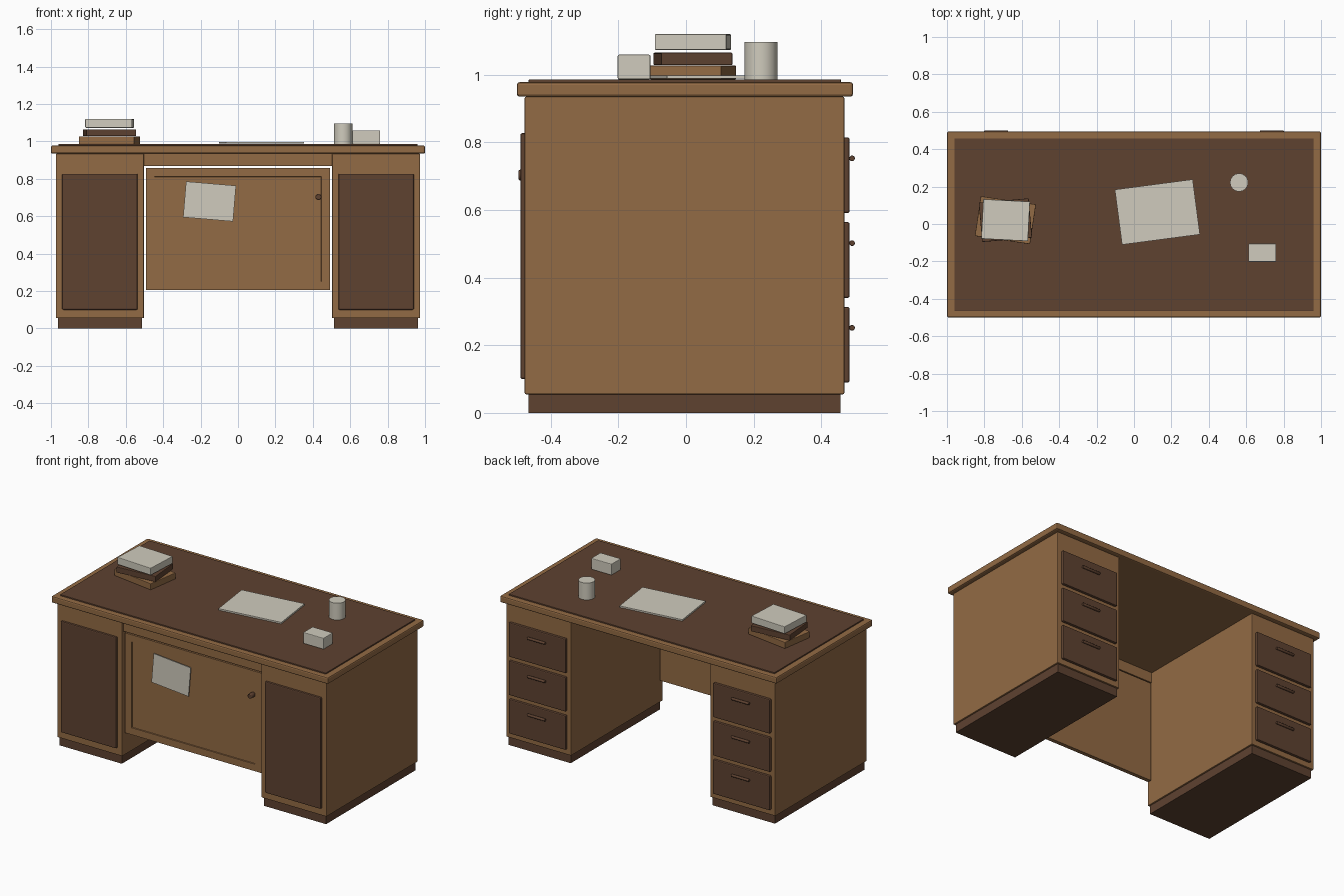
import bpy, bmesh, math
from mathutils import Matrix

if "Cube" in bpy.data.objects:
    bpy.data.objects.remove(bpy.data.objects["Cube"])


def mat(name, rgb):
    m = bpy.data.materials.new(name)
    m.diffuse_color = (*rgb, 1)
    m.use_nodes = True
    m.node_tree.nodes["Principled BSDF"].inputs["Base Color"].default_value = m.diffuse_color
    return m


WOOD = mat("warm_wood", (0.29, 0.145, 0.058))
DARK = mat("dark_wood", (0.112, 0.054, 0.030))
PAPER = mat("paper_white", (0.63, 0.60, 0.51))


def finish(name, bm, material):
    me = bpy.data.meshes.new(name)
    bm.to_mesh(me)
    bm.free()
    me.materials.append(material)
    ob = bpy.data.objects.new(name, me)
    bpy.context.collection.objects.link(ob)
    return ob


def box(name, x, y, z, material, bevel=0.0, rot=(0, 0, 0)):
    """Box from (min, max) ranges, turned about its own centre."""
    bm = bmesh.new()
    size = [r[1] - r[0] for r in (x, y, z)]
    bmesh.ops.create_cube(bm, size=1, matrix=Matrix.Diagonal((*size, 1)))
    if bevel:
        bmesh.ops.bevel(bm, geom=bm.edges[:], offset=bevel, segments=2,
                        profile=0.5, affect='EDGES')
    ob = finish(name, bm, material)
    ob.location = [(r[0] + r[1]) / 2 for r in (x, y, z)]
    ob.rotation_euler = [math.radians(a) for a in rot]
    return ob


def cylinder(name, loc, r, depth, material, sides=16, rot=(0, 0, 0), bevel=0.0):
    bm = bmesh.new()
    bmesh.ops.create_cone(bm, cap_ends=True, segments=sides, radius1=r,
                          radius2=r, depth=depth)
    if bevel:
        rim = [e for e in bm.edges if abs(e.verts[0].co.z - e.verts[1].co.z) < 1e-5]
        bmesh.ops.bevel(bm, geom=rim, offset=bevel, segments=2, profile=0.5, affect='EDGES')
    for f in bm.faces:
        f.smooth = len(f.verts) == 4
    for e in bm.edges:
        if any(len(f.verts) > 4 for f in e.link_faces):
            e.smooth = False
    ob = finish(name, bm, material)
    ob.location = loc
    ob.rotation_euler = [math.radians(a) for a in rot]
    return ob


def centred(name, c, w, d, z, turn, material, bevel):
    return box(name, (c[0] - w / 2, c[0] + w / 2), (c[1] - d / 2, c[1] + d / 2),
               z, material, bevel, (0, 0, turn))


# Desk top with dark writing surface
box("desk_top", (-1, 1), (-0.5, 0.494), (0.935, 0.978), WOOD, 0.008)
box("writing_surface", (-0.96, 0.96), (-0.465, 0.458), (0.97, 0.986), DARK, 0.002)

# Two mirrored pedestals
for side, s in (("left", -1), ("right", 1)):
    def span(a, b):
        return tuple(sorted((s * a, s * b)))
    box(side + "_pedestal", span(0.503, 0.973), (-0.477, 0.468), (0.055, 0.935), WOOD, 0.004)
    box(side + "_plinth", span(0.513, 0.963), (-0.466, 0.457), (0, 0.058), DARK)
    box(side + "_front_panel", span(0.537, 0.94), (-0.49, -0.47), (0.10, 0.827), DARK, 0.006)
    # Drawers with bar handles on the sitting side
    for i in range(3):
        z = 0.2015 + i * 0.2505
        box(f"{side}_drawer_{i + 1}", span(0.532, 0.944), (0.46, 0.484),
            (z - 0.112, z + 0.112), DARK, 0.006)
        cylinder(f"{side}_handle_{i + 1}", (s * 0.737, 0.491, z + 0.05), 0.0085, 0.128,
                 DARK, 12, (0, 90, 0), 0.002)

# Rail under the top and hanging modesty panel between the pedestals
box("top_rail", (-0.505, 0.505), (-0.466, -0.44), (0.868, 0.936), WOOD, 0.002)
panel = box("modesty_panel", (-0.493, 0.491), (-0.46, -0.435), (0.205, 0.858), WOOD)
bm = bmesh.new()
bm.from_mesh(panel.data)
bm.normal_update()
front = [f for f in bm.faces if f.normal.y < -0.9]
bmesh.ops.inset_region(bm, faces=front, thickness=0.0645, depth=0)
bmesh.ops.inset_region(bm, faces=front, thickness=0.002, depth=-0.006)
bm.to_mesh(panel.data)
bm.free()

# Knob and pinned note on the panel
cylinder("panel_knob", (0.43, -0.475, 0.703), 0.016, 0.04, DARK, 16, (90, 0, 0), 0.004)
box("pinned_note", (-0.286, -0.018), (-0.474, -0.468), (0.583, 0.775), PAPER, 0, (0, 4.8, 0))

# Stack of books
centred("bottom_book", (-0.6875, 0.0205), 0.298, 0.215, (0.986, 1.027), -8.5, WOOD, 0.003)
centred("middle_book", (-0.6875, 0.0205), 0.268, 0.211, (1.028, 1.065), 5, DARK, 0.003)
centred("top_book", (-0.6865, 0.0205), 0.25, 0.212, (1.073, 1.12), -3, PAPER, 0.003)

# Loose sheet, cup and small box
centred("desk_sheet", (0.125, 0.064), 0.42, 0.297, (0.988, 0.998), 7.5, PAPER, 0)
cylinder("cup", (0.562, 0.222, 1.041), 0.049, 0.11, PAPER, 16)
box("small_box", (0.612, 0.76), (-0.202, -0.105), (0.986, 1.059), PAPER, 0.004)
